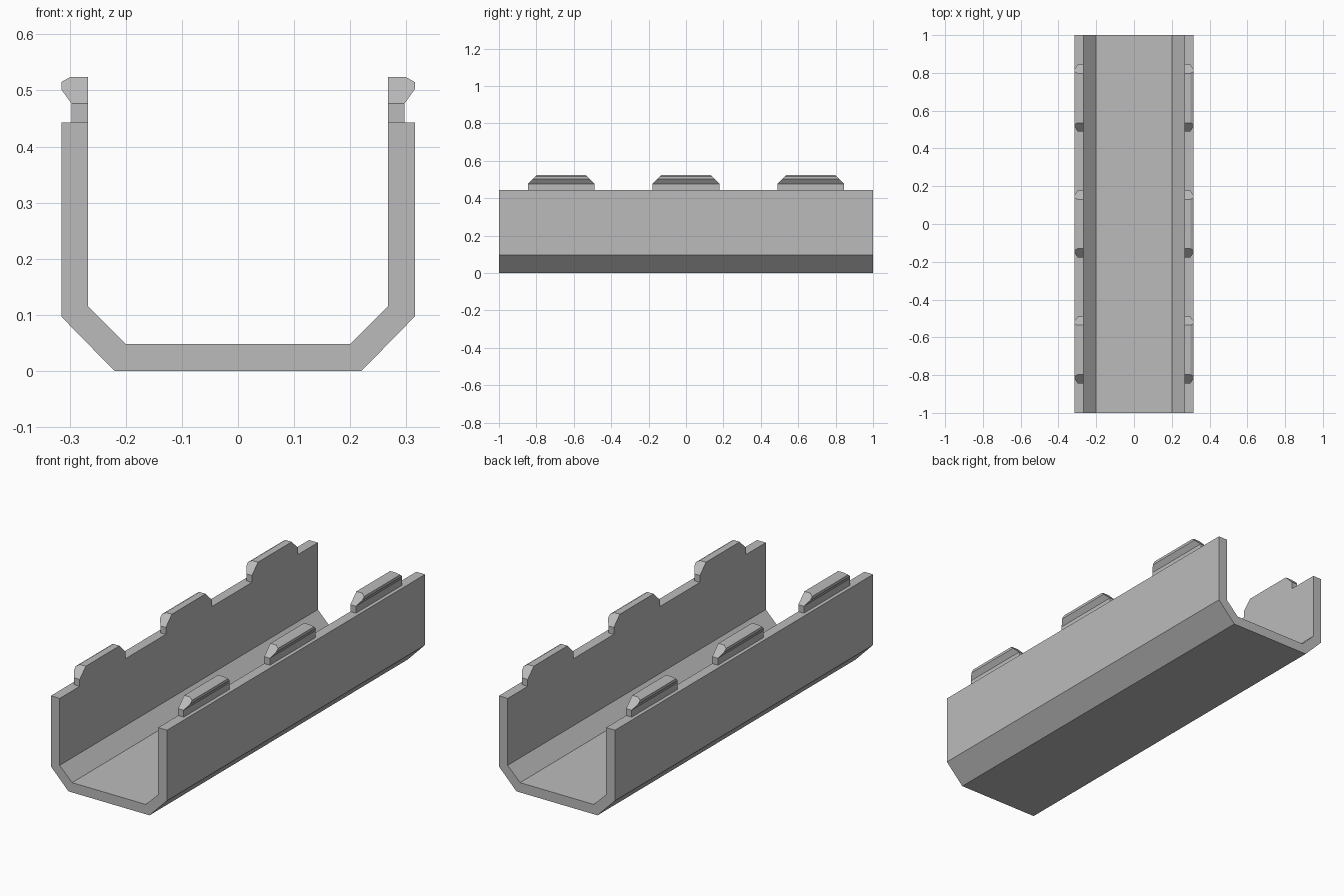
import bpy, bmesh

if "Cube" in bpy.data.objects:
    bpy.data.objects.remove(bpy.data.objects["Cube"])

# Single grey plastic
grey = bpy.data.materials.new("grey_plastic")
grey.diffuse_color = (0.5, 0.5, 0.5, 1)
grey.use_nodes = True
grey.node_tree.nodes["Principled BSDF"].inputs["Base Color"].default_value = grey.diffuse_color


def make_object(name, bm):
    bmesh.ops.recalc_face_normals(bm, faces=bm.faces)
    mesh = bpy.data.meshes.new(name)
    bm.to_mesh(mesh)
    bm.free()
    mesh.materials.append(grey)
    obj = bpy.data.objects.new(name, mesh)
    bpy.context.collection.objects.link(obj)
    return obj


# Channel: U-shaped profile with bevelled lower corners, extruded along y
half = [(0.22, 0), (0.315, 0.097), (0.315, 0.443),
        (0.267, 0.443), (0.267, 0.115), (0.20, 0.048)]
profile = half + [(-x, z) for x, z in reversed(half)]
bm = bmesh.new()
face = bm.faces.new([bm.verts.new((x, -1, z)) for x, z in profile])
ext = bmesh.ops.extrude_face_region(bm, geom=[face])
moved = [v for v in ext["geom"] if isinstance(v, bmesh.types.BMVert)]
bmesh.ops.translate(bm, vec=(0, 2, 0), verts=moved)
make_object("channel", bm)

# Snap clips: narrow neck below a hooked head whose ends slope inward
NECK_TOP = 0.477
clip = [(0.267, 0.443), (0.297, 0.443), (0.297, NECK_TOP), (0.315, 0.502),
        (0.315, 0.515), (0.299, 0.524), (0.267, 0.524), (0.267, NECK_TOP)]


def add_clip(name, side, yc):
    bm = bmesh.new()
    rings = []
    for end in (-1, 1):
        ring = [bm.verts.new((side * x, yc + end * (0.178 - max(0, z - NECK_TOP)), z))
                for x, z in clip]
        bm.faces.new([ring[i] for i in (0, 1, 2, 7)])   # neck end
        bm.faces.new(ring[2:8])                         # sloped head end
        rings.append(ring)
    a, b = rings
    for i in range(len(clip)):
        j = (i + 1) % len(clip)
        bm.faces.new((a[i], a[j], b[j], b[i]))
    make_object(name, bm)


for side, label in ((-1, "left"), (1, "right")):
    for n, yc in enumerate((-0.667, 0, 0.667), 1):
        add_clip(f"{label}_clip_{n}", side, yc)
